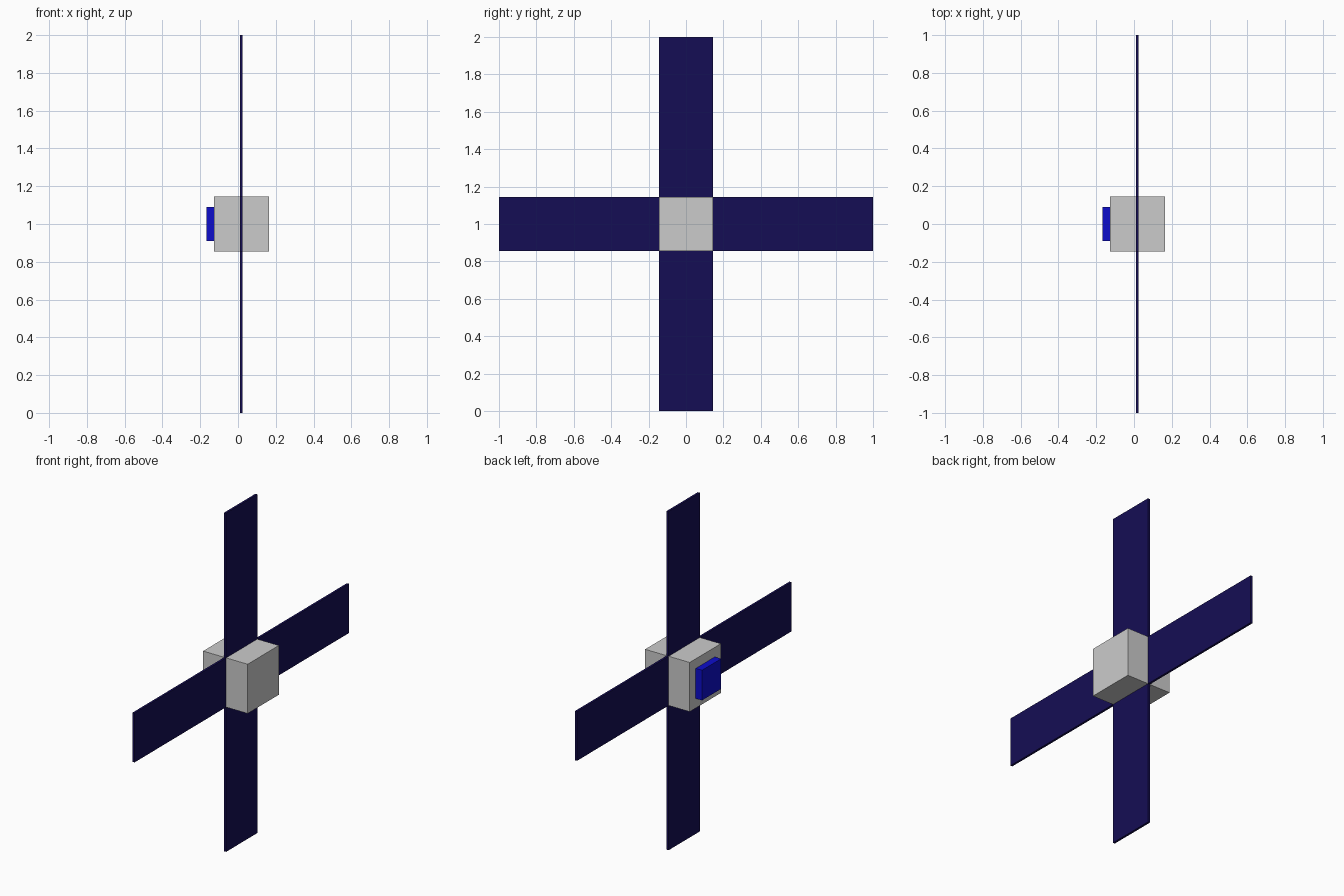
import bpy
import math

if "Cube" in bpy.data.objects:
    bpy.data.objects.remove(bpy.data.objects["Cube"])

H = 0.1455         # half width of the body cube
CX, CZ = 0.0195, 1.0


def material(name, rgb):
    mat = bpy.data.materials.new(name)
    mat.diffuse_color = (*rgb, 1)
    mat.use_nodes = True
    mat.node_tree.nodes["Principled BSDF"].inputs["Base Color"].default_value = mat.diffuse_color
    return mat


def box(name, centre, size, mat=None):
    bpy.ops.mesh.primitive_cube_add(size=1, location=centre)
    ob = bpy.context.object
    ob.name = name
    ob.scale = size
    bpy.ops.object.transform_apply(location=False, rotation=False, scale=True)
    if mat:
        ob.data.materials.append(mat)
    return ob


panel_blue = material("panel_blue", (0.0075, 0.004, 0.09))
bright_blue = material("bright_blue", (0.004, 0.004, 0.6))

# Central body
box("body", (CX, 0, CZ), (2 * H, 2 * H, 2 * H))

# Rear instrument plate
back = CX - H
box("instrument_plate", ((back - 0.167) / 2, 0, CZ),
    (back + 0.167, 0.178, 0.178), bright_blue)

# Four solar panels reaching out from the body sides
length = 1 - H
mid = H + length / 2
for i, name in enumerate(("right", "top", "left", "bottom")):
    a = i * math.pi / 2
    panel = box("solar_panel_" + name,
                (0.018, mid * math.cos(a), CZ + mid * math.sin(a)),
                (0.013, length, 2 * H), panel_blue)
    panel.rotation_euler.x = a
